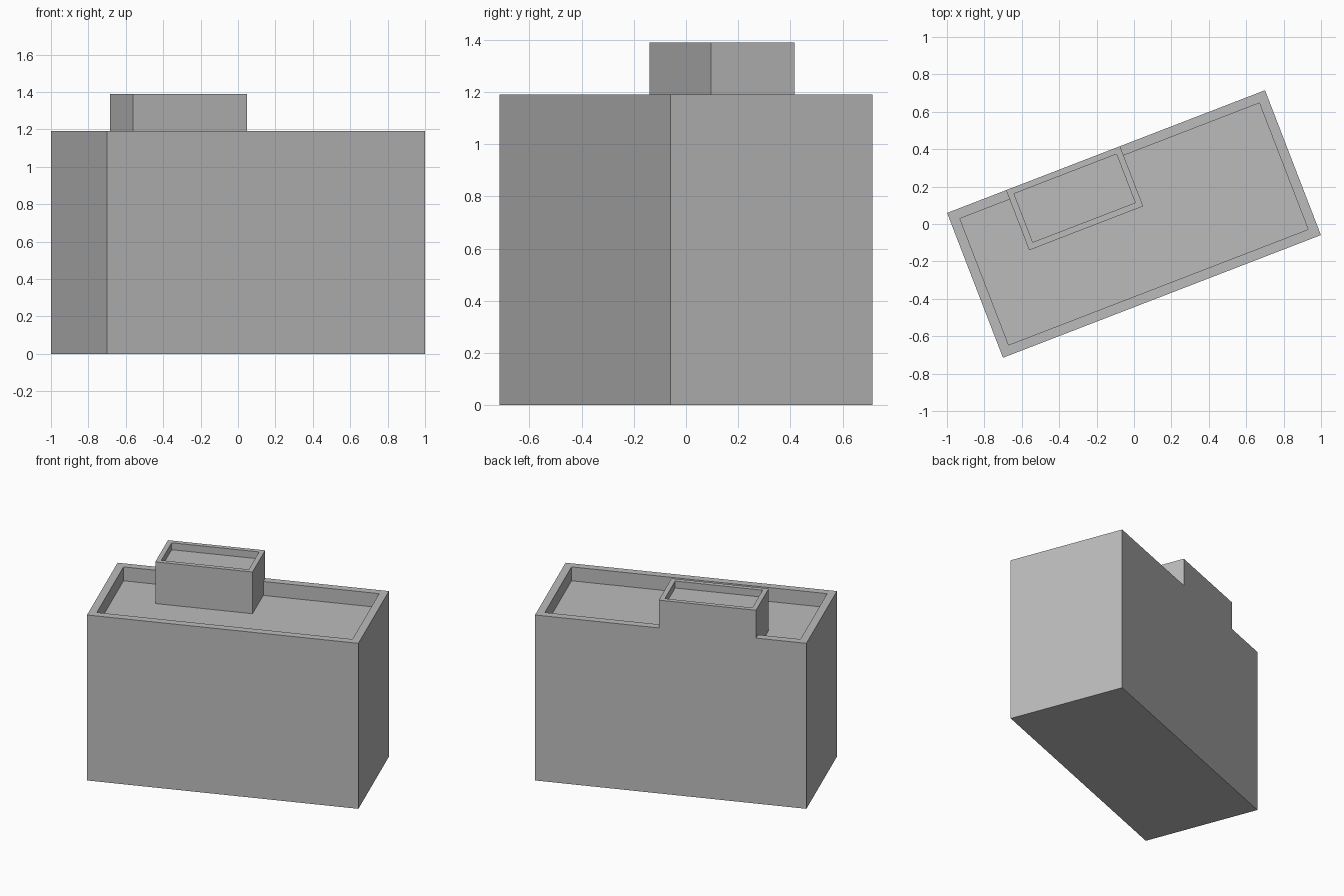
import bpy
import bmesh
from math import radians
from mathutils import Matrix

cube = bpy.data.objects.get("Cube")
if cube:
    bpy.data.objects.remove(cube, do_unlink=True)

# One plain concrete grey
GREY = (0.5, 0.5, 0.5, 1.0)
concrete = bpy.data.materials.new("concrete_grey")
concrete.use_nodes = True
concrete.diffuse_color = GREY
concrete.node_tree.nodes["Principled BSDF"].inputs["Base Color"].default_value = GREY

TURN = Matrix.Rotation(radians(21.1), 4, "Z")


def walled_block(name, x, y, z, wall, recess):
    """Box with a flat roof sunk behind a parapet; x, y, z are (low, high)."""
    bm = bmesh.new()
    bmesh.ops.create_cube(bm, size=1)
    size = [b - a for a, b in (x, y, z)]
    centre = [(a + b) / 2 for a, b in (x, y, z)]
    bmesh.ops.scale(bm, vec=size, verts=bm.verts)
    bmesh.ops.translate(bm, vec=centre, verts=bm.verts)
    top = max(bm.faces, key=lambda f: f.calc_center_median().z)
    # Inset the parapet, then push the roof straight down
    bmesh.ops.inset_region(bm, faces=[top], thickness=wall, use_even_offset=True)
    roof = bmesh.ops.extrude_discrete_faces(bm, faces=[top])["faces"][0]
    bmesh.ops.translate(bm, vec=(0, 0, -recess), verts=roof.verts)
    bmesh.ops.recalc_face_normals(bm, faces=bm.faces)
    mesh = bpy.data.meshes.new(name)
    bm.to_mesh(mesh)
    bm.free()
    mesh.materials.append(concrete)
    obj = bpy.data.objects.new(name, mesh)
    obj.matrix_world = TURN
    bpy.context.collection.objects.link(obj)
    return obj


# Main block and the rooftop room, flush with the back wall
BACK = 0.415
building = walled_block("building", (-0.911, 0.911), (-BACK, BACK), (0, 1.19), 0.053, 0.1)
room = walled_block("rooftop_room", (-0.573, 0.08), (0.071, BACK), (1.0, 1.39), 0.033, 0.05)

# Merge the room into the block so the back wall is one surface
union = building.modifiers.new("join_room", "BOOLEAN")
union.operation = "UNION"
union.solver = "EXACT"
union.object = room
bpy.context.view_layer.objects.active = building
building.select_set(True)
bpy.ops.object.modifier_apply(modifier=union.name)
bpy.data.objects.remove(room, do_unlink=True)

# Clean leftover seams on flat surfaces
bm = bmesh.new()
bm.from_mesh(building.data)
bmesh.ops.remove_doubles(bm, verts=bm.verts, dist=0.0001)
bmesh.ops.dissolve_limit(bm, angle_limit=radians(1), verts=bm.verts, edges=bm.edges)
bm.to_mesh(building.data)
bm.free()
